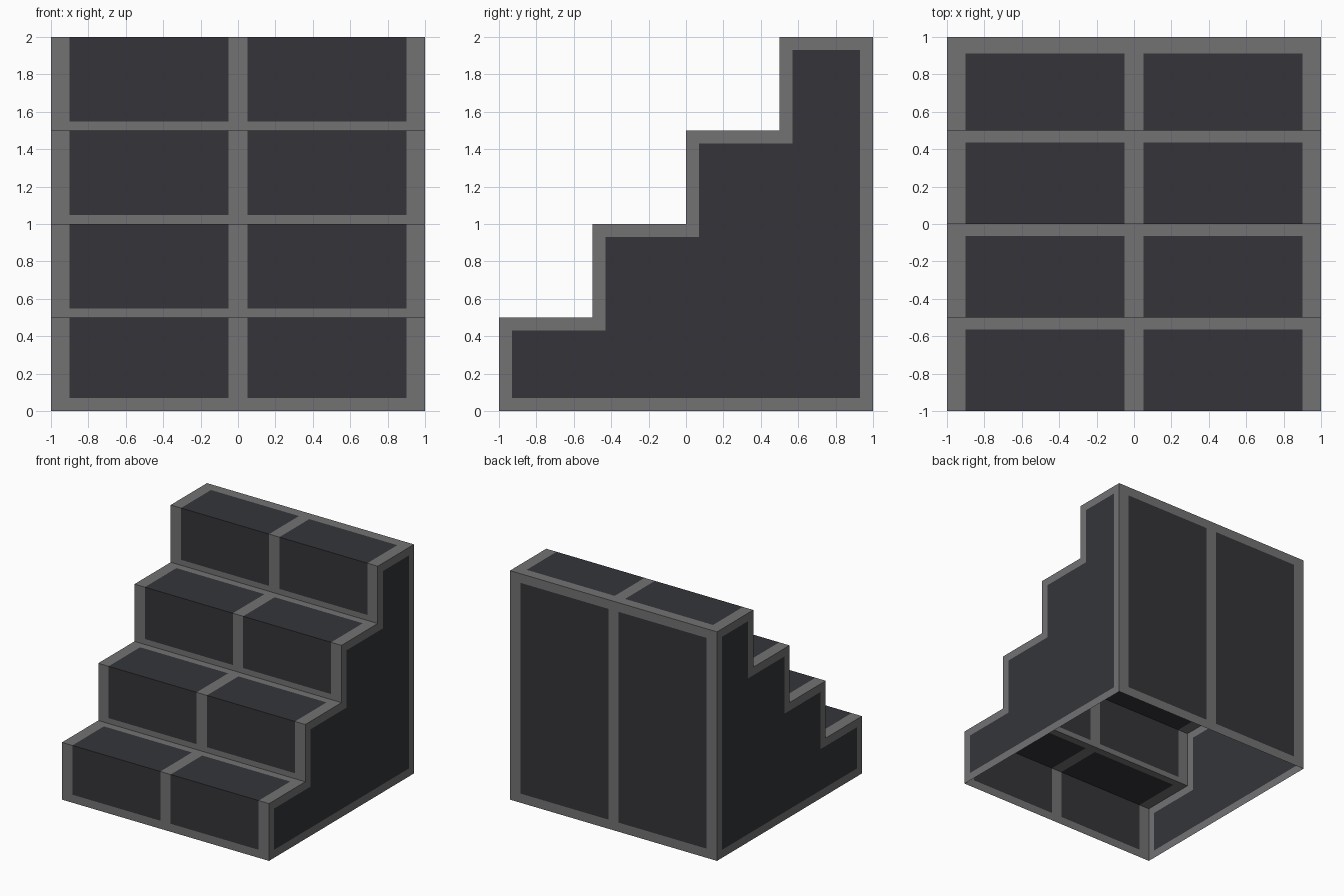
import bpy, bmesh
from mathutils import Vector

if "Cube" in bpy.data.objects:
    bpy.data.objects.remove(bpy.data.objects["Cube"])

STEPS, STEP, SIDE_TRIM = 4, 0.5, 0.07
COLS = [-1, -0.9, -0.05, 0.05, 0.9, 1]   # trim / panel / trim / panel / trim


def material(name, value):
    m = bpy.data.materials.new(name)
    m.diffuse_color = (*value, 1)
    m.use_nodes = True
    m.node_tree.nodes["Principled BSDF"].inputs["Base Color"].default_value = m.diffuse_color
    return m


trim_mat = material("grey_trim", (0.17, 0.17, 0.175))
panel_mat = material("dark_panel", (0.035, 0.036, 0.042))
meshes = {n: bmesh.new() for n in ("trim", "step_panels", "back_panels", "side_panels")}


def face(part, pts):
    bm = meshes[part]
    bm.faces.new([bm.verts.new(p) for p in pts])


def wall(part, p0, p1, start, end):
    """Full-width wall from profile point p0 to p1, with trim margins around two panels."""
    p0, p1 = Vector(p0), Vector(p1)
    d = (p1 - p0).normalized()
    length = (p1 - p0).length
    rows = [0, start, length - end, length]
    for r in range(3):
        if rows[r + 1] - rows[r] < 1e-5:
            continue
        a, b = p0 + d * rows[r], p0 + d * rows[r + 1]
        for c in range(5):
            x0, x1 = COLS[c], COLS[c + 1]
            target = part if r == 1 and c in (1, 3) else "trim"
            face(target, [(x0, *a), (x1, *a), (x1, *b), (x0, *b)])


# Stair profile in (y, z), with risers and treads
profile = [(-1, 0)]
for i in range(STEPS):
    y, z = -1 + i * STEP, i * STEP
    last = i == STEPS - 1
    wall("step_panels", (y, z), (y, z + STEP), 0.07 if i == 0 else 0.048, 0)
    wall("step_panels", (y, z + STEP), (y + STEP, z + STEP), 0, 0.088 if last else 0.065)
    profile += [(y, z + STEP), (y + STEP, z + STEP)]
profile.append((1, 0))

# Back wall; the underside stays open
wall("back_panels", (1, 2), (1, 0), 0.08, 0.08)

# Stepped sides: a trim band around one panel
pts = [Vector(p) for p in profile]
n = len(pts)
inner = []
for i, p in enumerate(pts):
    d = (p - pts[i - 1]).normalized() + (pts[(i + 1) % n] - p).normalized()
    inner.append(p + Vector((d.y, -d.x)) * SIDE_TRIM)
for x in (-1, 1):
    for i in range(n):
        j = (i + 1) % n
        quad = [(x, *q) for q in (pts[i], pts[j], inner[j], inner[i])]
        face("trim", quad[::-x])
    face("side_panels", [(x, *q) for q in inner][::-x])

# Make the objects
for name, bm in meshes.items():
    bmesh.ops.remove_doubles(bm, verts=bm.verts, dist=1e-4)
    me = bpy.data.meshes.new(name)
    bm.to_mesh(me)
    bm.free()
    me.materials.append(trim_mat if name == "trim" else panel_mat)
    bpy.context.collection.objects.link(bpy.data.objects.new("stair_" + name, me))
